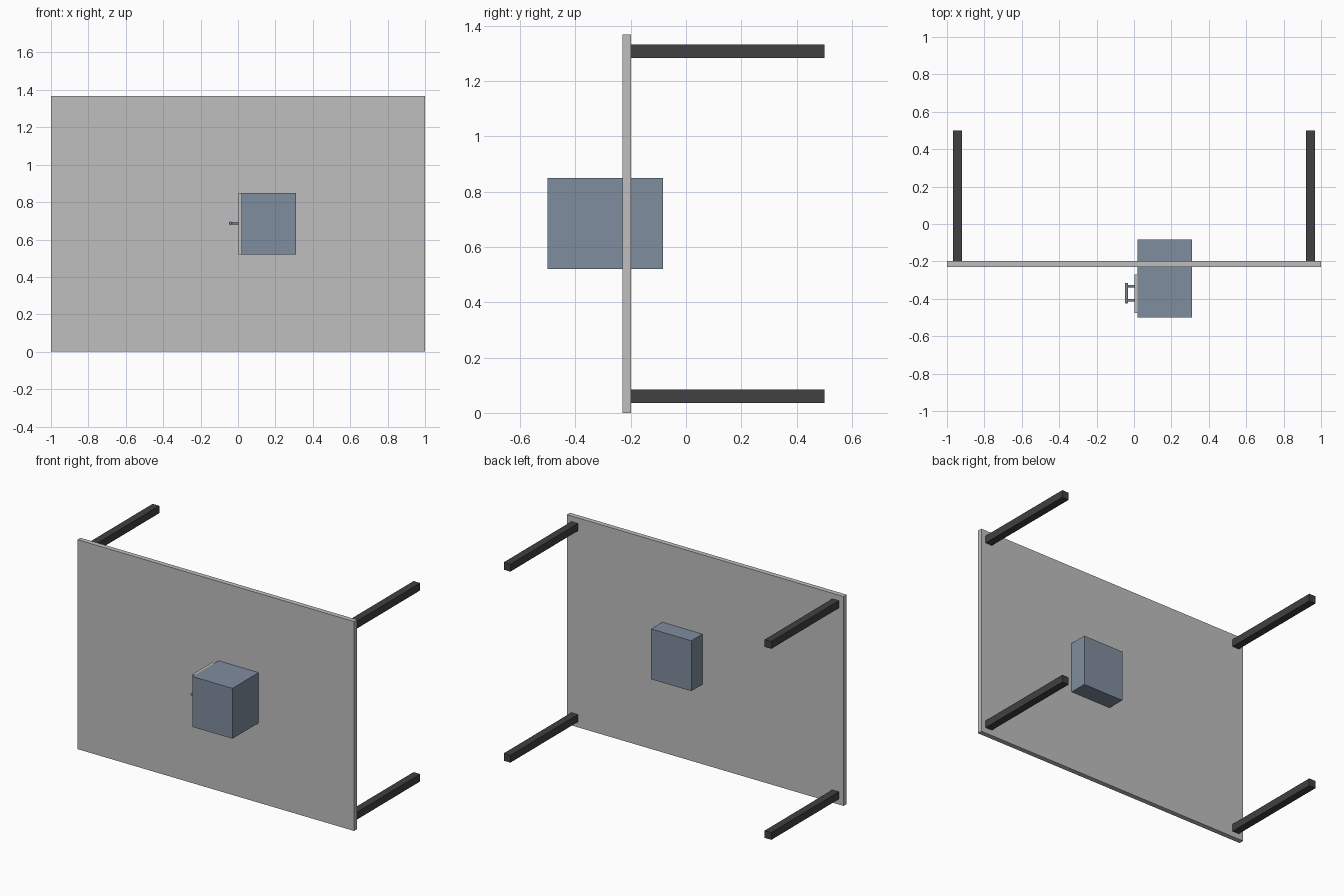
import bpy
from mathutils import Vector

cube = bpy.data.objects.get("Cube")
if cube:
    bpy.data.objects.remove(cube, do_unlink=True)


def material(name, color):
    mat = bpy.data.materials.new(name)
    mat.use_nodes = True
    mat.diffuse_color = (*color, 1)
    mat.node_tree.nodes["Principled BSDF"].inputs["Base Color"].default_value = (*color, 1)
    return mat


light_grey = material("light grey", (0.52, 0.52, 0.52))
slate_blue = material("slate blue", (0.216, 0.266, 0.342))
charcoal = material("charcoal", (0.052, 0.052, 0.058))


def box(name, low, high, mat):
    low, high = Vector(low), Vector(high)
    bpy.ops.mesh.primitive_cube_add(size=1, location=(low + high) / 2)
    obj = bpy.context.object
    obj.name = name
    obj.scale = high - low
    bpy.ops.object.transform_apply(location=False, rotation=False, scale=True)
    obj.data.materials.append(mat)
    return obj


def rod(name, start, end, radius, mat):
    start, end = Vector(start), Vector(end)
    axis = end - start
    bpy.ops.mesh.primitive_cylinder_add(vertices=16, radius=radius, depth=axis.length,
                                        location=(start + end) / 2)
    obj = bpy.context.object
    obj.name = name
    obj.rotation_euler = axis.to_track_quat("Z", "Y").to_euler()
    obj.data.materials.append(mat)
    bpy.ops.object.shade_smooth_by_angle()
    return obj


# Upright table top
box("table_top", (-1, -0.23, 0), (1, -0.198, 1.368), light_grey)

# Four legs reaching backwards
for side, x in (("right", -0.943), ("left", 0.943)):
    for level, z in (("lower", 0.06), ("upper", 1.308)):
        box(f"{side}_{level}_leg", (x - 0.024, -0.198, z - 0.024),
            (x + 0.024, 0.5, z + 0.024), charcoal)

# Cabinet passing through the top, with its door
box("cabinet", (0.02, -0.5, 0.521), (0.31, -0.083, 0.85), slate_blue)
box("cabinet_door", (0.003, -0.475, 0.521), (0.02, -0.27, 0.85), light_grey)

# Door handle: a grip on two posts
for name, y in (("front", -0.408), ("back", -0.332)):
    rod(f"handle_{name}_post", (0.003, y, 0.687), (-0.04, y, 0.687), 0.007, slate_blue)
grip = rod("handle_grip", (-0.04, -0.424, 0.687), (-0.04, -0.316, 0.687), 0.009, slate_blue)
bevel = grip.modifiers.new("rounded ends", "BEVEL")
bevel.width = 0.004
bevel.segments = 2
